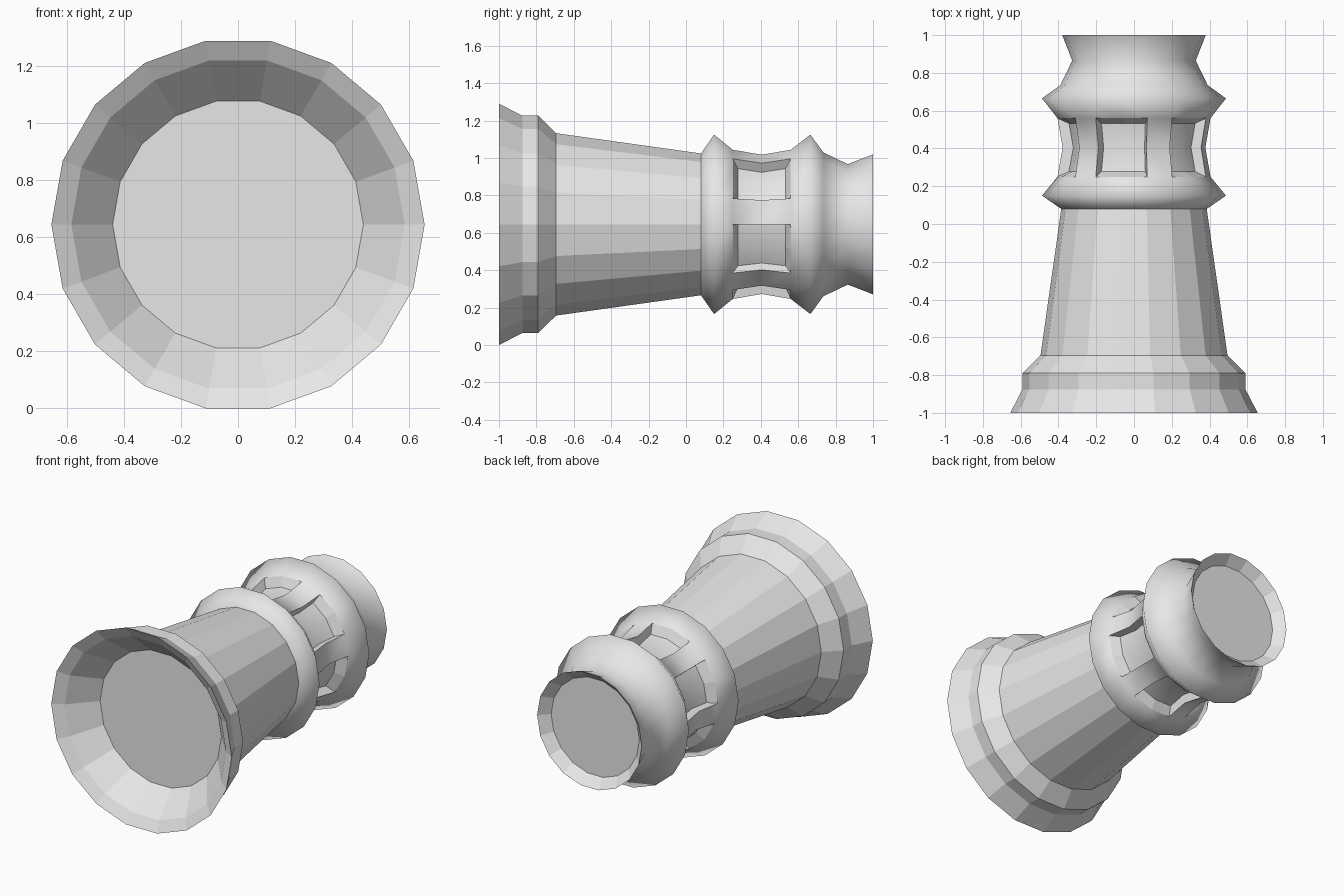
import bpy, bmesh, math

SIDES = 18
AXIS_Z = 0.645

cube = bpy.data.objects.get("Cube")
if cube:
    bpy.data.objects.remove(cube)

grey = bpy.data.materials.new("plain_grey")
grey.use_nodes = True
grey.diffuse_color = (0.8, 0.8, 0.8, 1)
grey.node_tree.nodes["Principled BSDF"].inputs["Base Color"].default_value = grey.diffuse_color


def lathe(profile, cap_start=False, cap_end=False):
    """Turn (radius, y) points around the y axis; returns the mesh and its bands of faces."""
    bm = bmesh.new()
    rings = []
    for r, y in profile:
        angles = [math.tau * i / SIDES for i in range(SIDES)]
        rings.append([bm.verts.new((r * math.cos(a), y, r * math.sin(a))) for a in angles])
    bands = []
    for low, high in zip(rings, rings[1:]):
        band = []
        for i in range(SIDES):
            j = (i + 1) % SIDES
            band.append(bm.faces.new((low[i], high[i], high[j], low[j])))
        bands.append(band)
    if cap_start:
        bm.faces.new(rings[0])
    if cap_end:
        bm.faces.new(rings[-1][::-1])
    return bm, bands


def finish(bm, name):
    mesh = bpy.data.meshes.new(name)
    bm.to_mesh(mesh)
    bm.free()
    mesh.materials.append(grey)
    obj = bpy.data.objects.new(name, mesh)
    obj.location.z = AXIS_Z
    bpy.context.collection.objects.link(obj)
    return obj


# Flat-sided flared base with its dished front and tapering shaft
base_profile = [(0.44, -0.80), (0.585, -0.96), (0.655, -1.0), (0.59, -0.875),
                (0.59, -0.79), (0.495, -0.695), (0.385, 0.08)]
bm, _ = lathe(base_profile, cap_start=True)
finish(bm, "flared_base")

# Smooth collar with two ridges and a flaring end
collar_profile = [(0.385, 0.08), (0.487, 0.15), (0.405, 0.25), (0.378, 0.405),
                  (0.405, 0.56), (0.487, 0.665), (0.39, 0.735), (0.327, 0.865), (0.38, 1.0)]
bm, bands = lathe(collar_profile)
for f in bm.faces:
    f.smooth = True

# Six recessed windows, each two sides wide with one side left between them
for start in range(1, SIDES, 3):
    panes = [band[start + k] for band in bands[2:4] for k in range(2) if start + k < SIDES]
    grown = bmesh.ops.extrude_face_region(bm, geom=panes)["geom"]
    floor = [g for g in grown if isinstance(g, bmesh.types.BMFace)]
    for v in (g for g in grown if isinstance(g, bmesh.types.BMVert)):
        v.co.x *= 0.85
        v.co.z *= 0.85
        v.co.y = 0.405 + (v.co.y - 0.405) * 0.82
    bmesh.ops.delete(bm, geom=[f for f in panes if f.is_valid], context="FACES")
    walls = {f for g in floor for e in g.edges for f in e.link_faces} - set(floor)
    for wall in walls:
        wall.smooth = False
        for e in wall.edges:
            e.smooth = False
finish(bm, "windowed_collar")

# Shallow recessed end
bm, _ = lathe([(0.38, 1.0), (0.32, 0.94)], cap_end=True)
finish(bm, "recessed_end")
